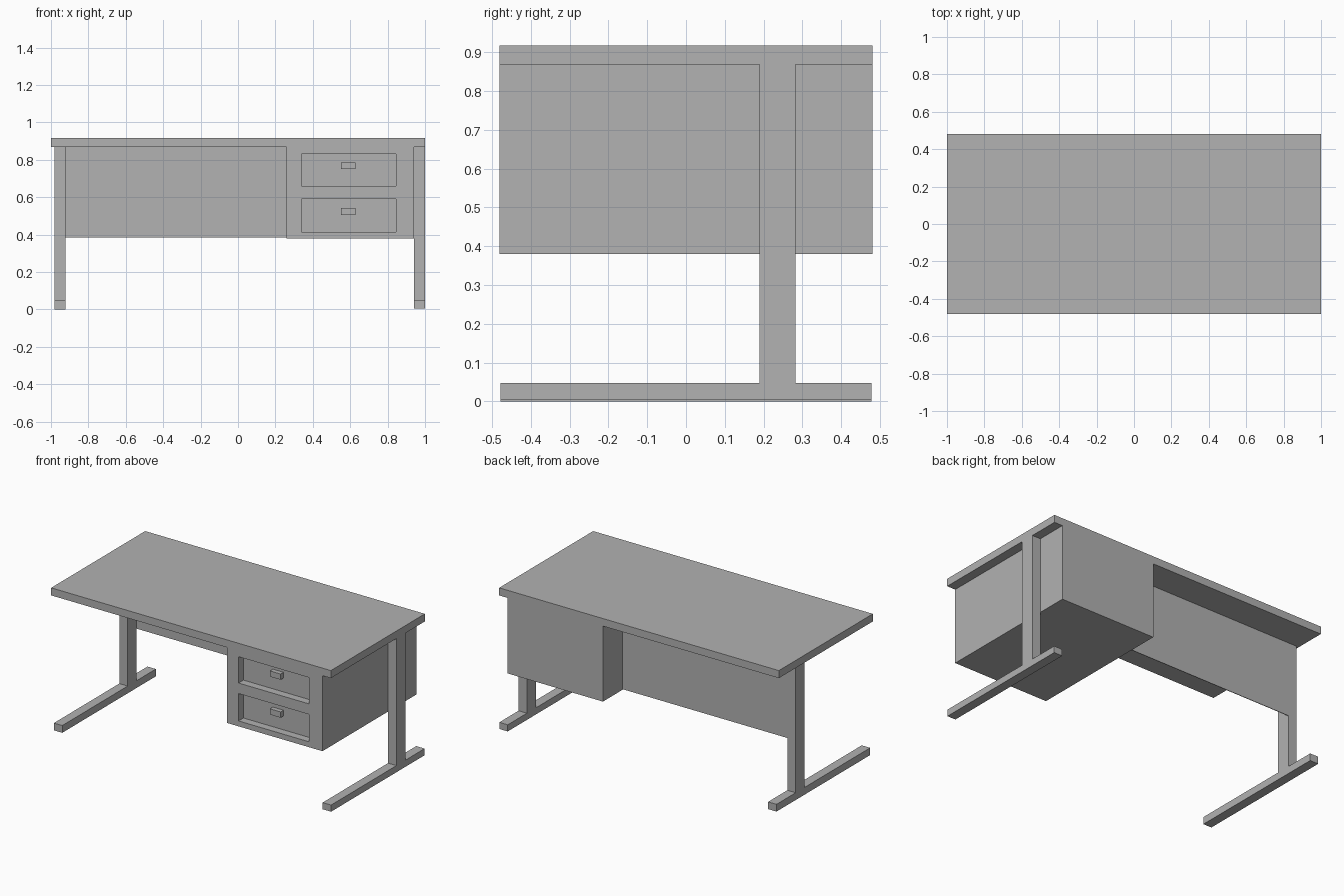
import bpy

if "Cube" in bpy.data.objects:
    bpy.data.objects.remove(bpy.data.objects["Cube"])

grey = bpy.data.materials.new("desk grey")
grey.diffuse_color = (0.445, 0.445, 0.445, 1)
grey.use_nodes = True
grey.node_tree.nodes["Principled BSDF"].inputs["Base Color"].default_value = grey.diffuse_color


def box(name, x, y, z):
    """Axis-aligned box from (min, max) ranges."""
    ranges = (x, y, z)
    bpy.ops.mesh.primitive_cube_add(size=1)
    ob = bpy.context.object
    ob.name = name
    for v in ob.data.vertices:
        v.co = [lo + (c + 0.5) * (hi - lo) for c, (lo, hi) in zip(v.co, ranges)]
    ob.data.materials.append(grey)
    return ob


DEPTH = (-0.48, 0.48)
TOP_UNDER = 0.868
LEG_Y = (0.19, 0.282)

# Worktop
box("worktop", (-1, 1), DEPTH, (TOP_UNDER, 0.917))

# Legs on long floor runners
for side, x, floor in (("left", (-0.982, -0.922), 0.0),
                       ("right", (0.94, 1.0), 0.004)):
    box(side + "_leg", x, LEG_Y, (0.045, TOP_UNDER))
    box(side + "_foot", x, (-0.478, 0.478), (floor, 0.047))

# Thin modesty panel, flush with the back of the legs
box("modesty_panel", (-0.98, 0.26), (LEG_Y[1] - 0.004, LEG_Y[1]), (0.385, TOP_UNDER))

# Drawer cabinet with two recessed drawer fronts and block handles
cabinet = box("drawer_cabinet", (0.258, 0.94), DEPTH, (0.38, TOP_UNDER))
FACE_Y = -0.43
for name, z, handle_z in (("upper", (0.66, 0.83), (0.75, 0.787)),
                          ("lower", (0.415, 0.592), (0.505, 0.542))):
    cutter = box(name + "_drawer_cutter", (0.34, 0.845), (-0.6, FACE_Y), z)
    cutter.hide_render = True
    cutter.hide_viewport = True
    cut = cabinet.modifiers.new(name + " recess", 'BOOLEAN')
    cut.operation = 'DIFFERENCE'
    cut.solver = 'EXACT'
    cut.object = cutter
    box(name + "_drawer_handle", (0.55, 0.627), (FACE_Y - 0.03, FACE_Y), handle_z)
